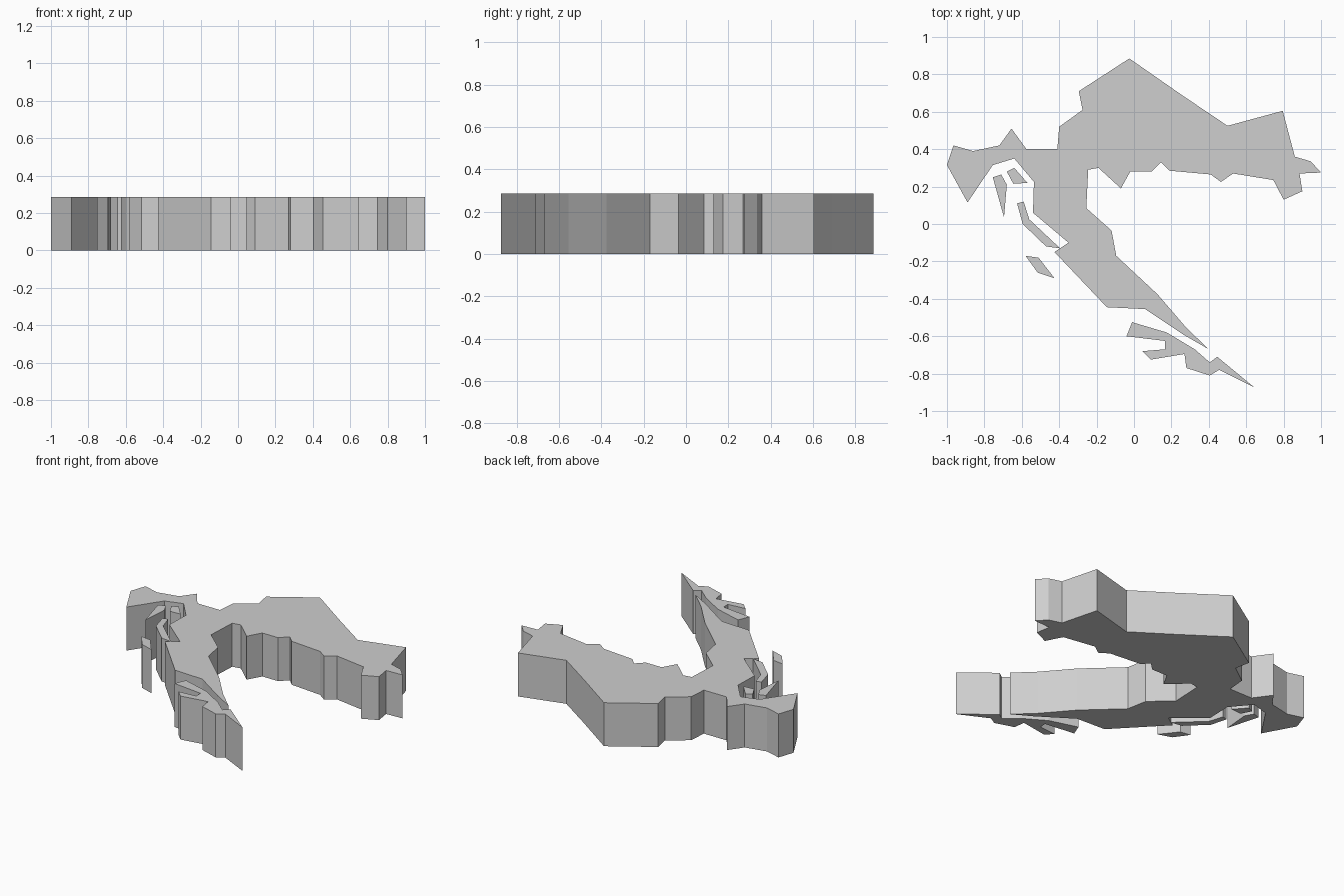
import bpy
import bmesh

cube = bpy.data.objects.get("Cube")
if cube:
    bpy.data.objects.remove(cube, do_unlink=True)

THICKNESS = 0.285
UNIT = 0.01  # outlines are written in hundredths

# One plain grey for the whole relief slab
grey = bpy.data.materials.new("light_grey")
grey.use_nodes = True
grey_value = (0.62, 0.62, 0.62, 1.0)
grey.diffuse_color = grey_value
grey.node_tree.nodes["Principled BSDF"].inputs["Base Color"].default_value = grey_value


def build_slab(name, outline):
    """Extrude a flat outline up from the ground into a solid slab."""
    bm = bmesh.new()
    corners = [bm.verts.new((x * UNIT, y * UNIT, 0.0)) for x, y in outline]
    base = bm.faces.new(corners)
    extruded = bmesh.ops.extrude_face_region(bm, geom=[base], use_keep_orig=True)
    top_corners = [item for item in extruded["geom"] if isinstance(item, bmesh.types.BMVert)]
    bmesh.ops.translate(bm, verts=top_corners, vec=(0.0, 0.0, THICKNESS))
    bmesh.ops.recalc_face_normals(bm, faces=bm.faces)

    mesh = bpy.data.meshes.new(name)
    bm.to_mesh(mesh)
    bm.free()
    mesh.materials.append(grey)
    slab = bpy.data.objects.new(name, mesh)
    bpy.context.scene.collection.objects.link(slab)
    return slab


# Mainland, assembled from runs of coast going clockwise
west_cape = [(-89, 11.5), (-100, 31.5), (-96.5, 42), (-86, 39), (-72, 42), (-65.5, 51), (-57.5, 40)]
north_border = [(-41, 40), (-40, 52), (-27.5, 61), (-29.5, 71), (-2.5, 88.5),
                (25.5, 69), (50, 52.5), (79.5, 60.5)]
east_tip = [(86, 36), (94.5, 33.5), (100, 27.5), (88.5, 27), (90, 17.5), (80, 13), (74.5, 23.5)]
inner_border = [(53, 27), (46.5, 22.5), (41, 26.5), (19, 28.5), (14.5, 33), (9.5, 28),
                (-2, 28), (-7, 19), (-19, 30), (-24.5, 29), (-25.5, 8.5)]
south_arm = [(-12, -3.5), (-9.5, -17), (12.5, -37.5), (28, -55.5), (40, -67),
             (27, -59.5), (6, -45.5), (-14.5, -44.5), (-42.5, -15)]
west_bay = [(-35, -10), (-54, 6), (-53.5, 22.5), (-64, 35), (-75.5, 31.5)]

build_slab("mainland", west_cape + north_border + east_tip + inner_border + south_arm + west_bay)

# Islands off the west coast
islands = {
    "outer_island": [(-75.5, 25), (-71, 26.5), (-68, 21), (-69.5, 3.5)],
    "bay_island": [(-68, 28), (-64, 30), (-57, 22), (-64.5, 21.5)],
    "long_island": [(-62.5, 11), (-59, 12), (-56, 2.5), (-39.5, -13), (-47, -12), (-59.5, 0)],
    "small_island": [(-58, -17), (-51, -18), (-42.5, -29), (-51.5, -26)],
}
for island_name, island_outline in islands.items():
    build_slab(island_name, island_outline)

# Southern strip with its hooked inlet
strip_north = [(-4, -60), (-1, -52.5), (17.5, -58), (32.5, -67), (40.5, -74), (44.5, -71), (64.5, -87.5)]
strip_south = [(45.5, -78), (40.5, -81), (28, -77), (27, -69.5), (9, -72.5), (4.5, -68),
               (16.5, -67), (16.5, -62.5)]
build_slab("southern_strip", strip_north + strip_south)
